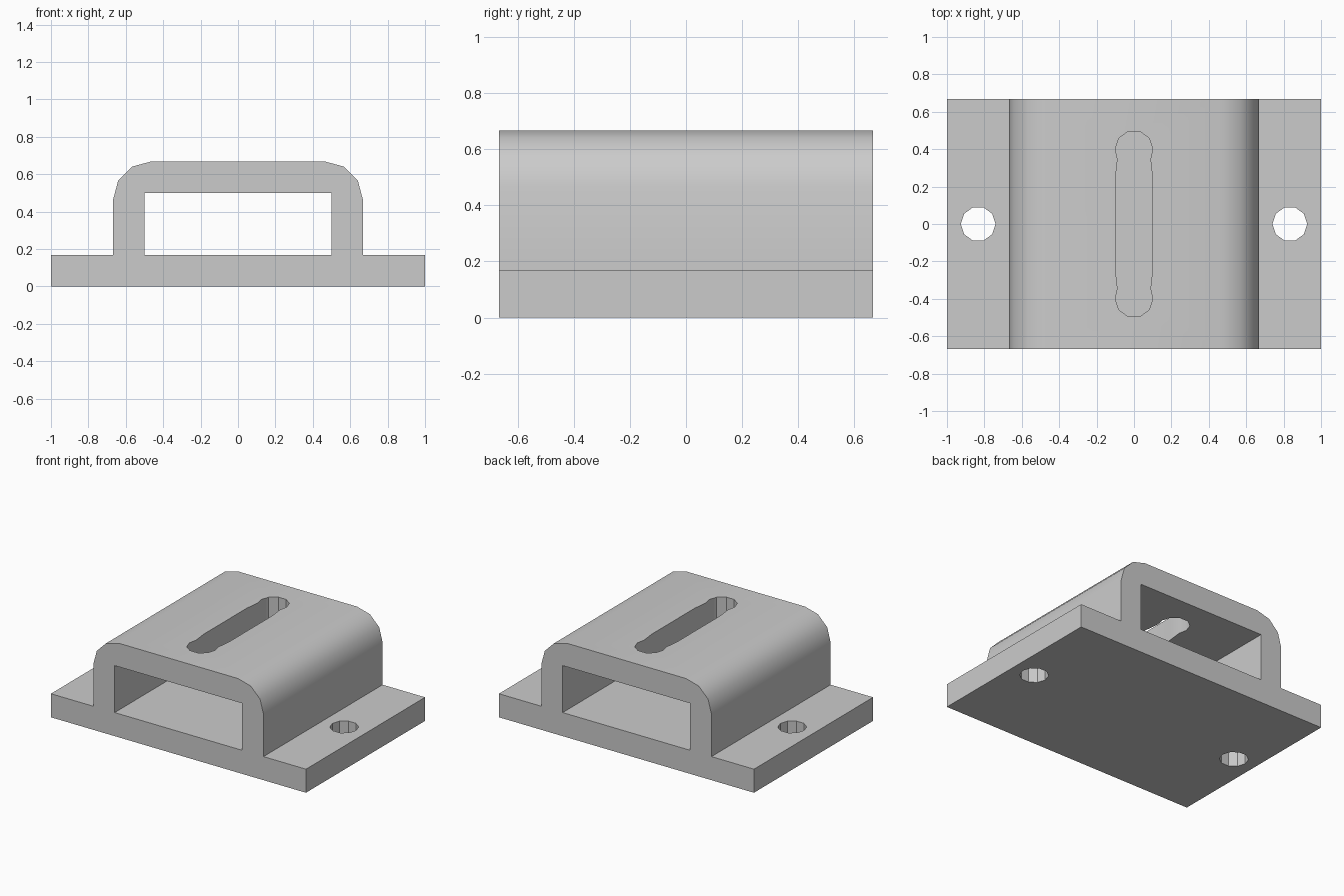
import bpy
import bmesh
from math import cos, sin, pi, radians

default = bpy.data.objects.get("Cube")
if default:
    bpy.data.objects.remove(default, do_unlink=True)

DEPTH = 0.667        # half length along y
BASE_TOP = 0.167

grey = bpy.data.materials.new("light_grey")
grey.use_nodes = True
colour = (0.6, 0.6, 0.6, 1)
grey.diffuse_color = colour
grey.node_tree.nodes["Principled BSDF"].inputs["Base Color"].default_value = colour


def prism(name, outline, to_3d, start, end):
    """Extrude a 2D outline between two positions along its axis."""
    bm = bmesh.new()
    face = bm.faces.new([bm.verts.new(to_3d(u, v, start)) for u, v in outline])
    top = bmesh.ops.extrude_face_region(bm, geom=[face])["geom"]
    for vert in (g for g in top if isinstance(g, bmesh.types.BMVert)):
        vert.co += to_vec(to_3d, end - start)
    bmesh.ops.recalc_face_normals(bm, faces=bm.faces[:])
    mesh = bpy.data.meshes.new(name)
    bm.to_mesh(mesh)
    bm.free()
    mesh.materials.append(grey)
    obj = bpy.data.objects.new(name, mesh)
    bpy.context.collection.objects.link(obj)
    return obj


def to_vec(to_3d, distance):
    from mathutils import Vector
    return Vector(to_3d(0, 0, distance))


def along_y(u, v, w):
    return (u, w, v)


def along_z(u, v, w):
    return (u, v, w)


def arc(cx, cy, radius, first, last, steps):
    angles = [radians(first + (last - first) * i / steps) for i in range(steps + 1)]
    return [(cx + radius * cos(a), cy + radius * sin(a)) for a in angles]


# Bracket body: flanged base and rounded bridge in one profile
half = [(1, 0), (1, BASE_TOP), (0.667, BASE_TOP)]
half += arc(0.467, 0.467, 0.2, 0, 90, 3)
profile = half + [(-x, z) for x, z in reversed(half)]
bracket = prism("mounting_bracket", profile, along_y, -DEPTH, DEPTH)

# Rectangular tunnel
tunnel = [(-0.5, BASE_TOP), (0.5, BASE_TOP), (0.5, 0.5), (-0.5, 0.5)]
cutters = [prism("tunnel_cutter", tunnel, along_y, -1, 1)]

# Slot in the roof with ten-sided rounded ends and pinched necks
end = [(0.1, 0.24), (0.088, 0.345)] + arc(0, 0.4, 0.1, 0, 180, 5)
end += [(-0.088, 0.345), (-0.1, 0.24)]
slot = end + [(-x, -y) for x, y in end]
cutters.append(prism("slot_cutter", slot, along_z, 0.4, 0.9))

# Screw holes in the flanges
for side, x in (("left", 0.833), ("right", -0.833)):
    hole = arc(x, 0, 0.093, 0, 324, 9)
    cutters.append(prism(side + "_hole_cutter", hole, along_z, -0.2, 0.4))

bpy.ops.object.select_all(action="DESELECT")
bracket.select_set(True)
bpy.context.view_layer.objects.active = bracket
for cutter in cutters:
    cut = bracket.modifiers.new(cutter.name, "BOOLEAN")
    cut.operation = "DIFFERENCE"
    cut.solver = "EXACT"
    cut.object = cutter
    cutter.hide_render = True
    bpy.ops.object.modifier_apply(modifier=cut.name)
    bpy.data.objects.remove(cutter, do_unlink=True)

bpy.ops.object.shade_smooth_by_angle(angle=radians(32))
